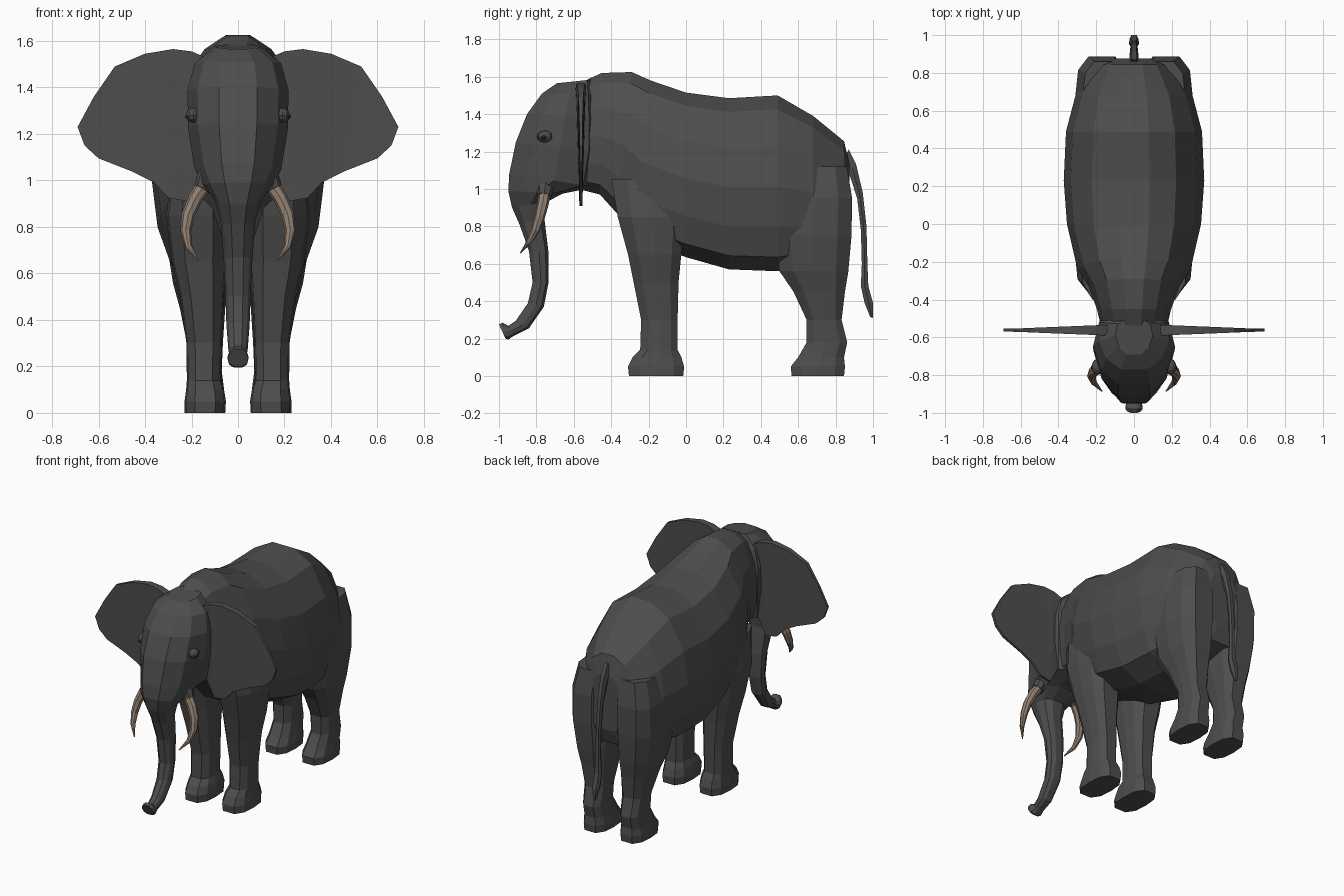
import bpy, bmesh, math
from mathutils import Vector


def material(name, rgb):
    m = bpy.data.materials.new(name)
    m.diffuse_color = (*rgb, 1)
    return m


HIDE = material("grey hide", (0.075, 0.075, 0.075))
IVORY = material("ivory", (0.29, 0.215, 0.16))
EYE = material("dark eye", (0.025, 0.022, 0.02))


def finish(name, bm, mat, mirror=False):
    bmesh.ops.recalc_face_normals(bm, faces=bm.faces)
    me = bpy.data.meshes.new(name)
    bm.to_mesh(me)
    bm.free()
    me.materials.append(mat)
    ob = bpy.data.objects.new(name, me)
    bpy.context.collection.objects.link(ob)
    if mirror:
        ob.modifiers.new("Mirror", "MIRROR").use_mirror_merge = False
    return ob


def skin(bm, rings):
    """Join rings of points with quads and cap both ends."""
    vs = [[bm.verts.new(p) for p in r] for r in rings]
    n = len(vs[0])
    for a, b in zip(vs, vs[1:]):
        for i in range(n):
            j = (i + 1) % n
            bm.faces.new((a[i], a[j], b[j], b[i]))
    bm.faces.new(vs[0])
    bm.faces.new(vs[-1])


def loft(name, rings, shape, mat=HIDE, mirror=False):
    """Each ring: point A (y, z), point B (y, z), half width, centre x.
    The shape gives (width share, position from A to B) for half a ring."""
    out = []
    for ay, az, by, bz, w, cx in rings:
        def pt(u, v):
            return (cx + u * w, ay + (by - ay) * v, az + (bz - az) * v)
        out.append([pt(u, v) for u, v in shape] + [pt(-u, v) for u, v in reversed(shape)])
    bm = bmesh.new()
    skin(bm, out)
    return finish(name, bm, mat, mirror)


def tube(name, path, radii, sides, mat, mirror=False):
    pts = [Vector(p) for p in path]
    rings = []
    for i, p in enumerate(pts):
        d = (pts[min(i + 1, len(pts) - 1)] - pts[max(i - 1, 0)]).normalized()
        a = d.cross(Vector((0, 1, 0))).normalized()
        b = d.cross(a)
        rings.append([p + radii[i] * (a * math.cos(t) + b * math.sin(t))
                      for t in (2 * math.pi * k / sides for k in range(sides))])
    bm = bmesh.new()
    skin(bm, rings)
    return finish(name, bm, mat, mirror)


def ball(name, centre, size, mat):
    bm = bmesh.new()
    bmesh.ops.create_uvsphere(bm, u_segments=10, v_segments=6, radius=1)
    for v in bm.verts:
        v.co = Vector(centre) + Vector(c * s for c, s in zip(v.co, size))
    return finish(name, bm, mat, True)


# body: rings from neck to rump, top point to belly point
loft("body", [
    (-0.55, 1.575, -0.58, 1.00, 0.17, 0),
    (-0.45, 1.62, -0.46, 0.97, 0.195, 0),
    (-0.29, 1.625, -0.37, 0.87, 0.24, 0),
    (-0.19, 1.58, -0.28, 0.74, 0.30, 0),
    (0.00, 1.515, 0.00, 0.635, 0.355, 0),
    (0.23, 1.485, 0.23, 0.57, 0.372, 0),
    (0.49, 1.50, 0.49, 0.56, 0.36, 0),
    (0.68, 1.39, 0.68, 0.60, 0.31, 0),
    (0.845, 1.255, 0.84, 0.65, 0.20, 0),
    (0.875, 1.13, 0.875, 0.75, 0.13, 0),
], [(0.22, 0), (0.6, 0.08), (0.9, 0.29), (1, 0.52), (0.93, 0.75), (0.78, 0.92), (0.4, 1)])

# head and trunk: rings from crown to trunk tip, front point to back point
loft("head_and_trunk", [
    (-0.69, 1.565, -0.50, 1.585, 0.10, 0),
    (-0.77, 1.51, -0.48, 1.50, 0.185, 0),
    (-0.85, 1.40, -0.46, 1.38, 0.217, 0),
    (-0.91, 1.25, -0.45, 1.20, 0.215, 0),
    (-0.945, 1.08, -0.48, 1.01, 0.185, 0),
    (-0.95, 0.99, -0.66, 0.975, 0.15, 0),
    (-0.93, 0.90, -0.745, 0.93, 0.10, 0),
    (-0.89, 0.81, -0.757, 0.84, 0.075, 0),
    (-0.84, 0.67, -0.735, 0.66, 0.062, 0),
    (-0.82, 0.50, -0.735, 0.50, 0.054, 0),
    (-0.845, 0.39, -0.76, 0.37, 0.05, 0),
    (-0.91, 0.295, -0.84, 0.255, 0.042, 0),
    (-0.95, 0.268, -0.92, 0.215, 0.036, 0),
    (-0.98, 0.285, -0.95, 0.195, 0.046, 0),
    (-1.00, 0.275, -0.965, 0.20, 0.044, 0),
], [(0.38, 0), (0.8, 0.2), (1, 0.52), (0.85, 0.85), (0.4, 1)])

# legs: rings from sole to shoulder or hip, front point to back point
LEG = [(0.5, 0), (0.92, 0.2), (1, 0.5), (0.9, 0.82), (0.5, 1)]


def leg(name, rows):
    loft(name, [(f, z, b, z, (o - i) / 2, (o + i) / 2) for z, f, b, i, o in rows], LEG, HIDE, True)


# each row: height, front y, back y, inner x, outer x
leg("front_leg", [
    (0.0, -0.305, -0.015, 0.055, 0.23),
    (0.05, -0.31, -0.01, 0.052, 0.23),
    (0.10, -0.285, -0.025, 0.06, 0.223),
    (0.14, -0.245, -0.045, 0.073, 0.22),
    (0.30, -0.24, -0.045, 0.07, 0.222),
    (0.50, -0.28, -0.04, 0.06, 0.25),
    (0.65, -0.31, -0.025, 0.05, 0.285),
    (0.85, -0.365, 0.0, 0.04, 0.31),
    (1.05, -0.40, 0.03, 0.04, 0.28)])
leg("hind_leg", [
    (0.0, 0.565, 0.845, 0.055, 0.225),
    (0.05, 0.56, 0.85, 0.052, 0.228),
    (0.10, 0.60, 0.845, 0.06, 0.22),
    (0.18, 0.645, 0.862, 0.07, 0.215),
    (0.30, 0.645, 0.832, 0.065, 0.22),
    (0.45, 0.575, 0.85, 0.055, 0.25),
    (0.56, 0.50, 0.868, 0.04, 0.28),
    (0.75, 0.47, 0.885, 0.03, 0.31),
    (0.95, 0.48, 0.888, 0.03, 0.31),
    (1.12, 0.52, 0.86, 0.03, 0.27)])

# ears: flat outlines, thicker toward the upper root
OUTLINE = [(0.14, 1.53), (0.20, 1.555), (0.28, 1.565), (0.40, 1.545), (0.53, 1.49),
           (0.62, 1.36), (0.69, 1.23), (0.66, 1.15), (0.60, 1.095), (0.46, 1.04),
           (0.36, 0.99), (0.30, 0.925), (0.22, 0.91), (0.16, 1.02), (0.14, 1.25)]
bm = bmesh.new()
sides = []
for s in (-1, 1):
    ring = []
    for x, z in OUTLINE:
        t = 0.008 + 0.02 * max(0, min(1, (z - 1.2) / 0.3)) * max(0, 1 - (x - 0.15) / 0.5)
        ring.append((x, -0.562 + s * t, z))
    sides.append(ring)
skin(bm, sides)
bmesh.ops.triangulate(bm, faces=[f for f in bm.faces if len(f.verts) > 4])
finish("ear", bm, HIDE, True)

# tusks and the sockets they grow from
tube("tusk", [(0.145, -0.755, 0.98), (0.185, -0.765, 0.92), (0.215, -0.782, 0.85),
              (0.225, -0.805, 0.78), (0.212, -0.84, 0.715), (0.17, -0.885, 0.658)],
     [0.032, 0.031, 0.028, 0.023, 0.015, 0.003], 8, IVORY, True)
tube("tusk_socket", [(0.11, -0.745, 1.06), (0.135, -0.752, 1.0), (0.155, -0.758, 0.962)],
     [0.05, 0.046, 0.037], 8, HIDE, True)

# eyes and lids
ball("eyelid", (0.192, -0.755, 1.28), (0.033, 0.042, 0.032), HIDE)
ball("eye", (0.204, -0.76, 1.275), (0.025, 0.022, 0.016), EYE)

# tail with tuft
loft("tail", [
    (0.87, 1.21, 0.83, 1.14, 0.022, 0),
    (0.91, 1.13, 0.87, 1.09, 0.024, 0),
    (0.945, 0.98, 0.915, 0.95, 0.02, 0),
    (0.965, 0.80, 0.935, 0.78, 0.018, 0),
    (0.97, 0.60, 0.94, 0.60, 0.018, 0),
    (0.975, 0.48, 0.935, 0.48, 0.027, 0),
    (1.0, 0.39, 0.955, 0.39, 0.024, 0),
    (1.0, 0.31, 0.985, 0.315, 0.01, 0),
], [(0.6, 0), (1, 0.5), (0.6, 1)])
